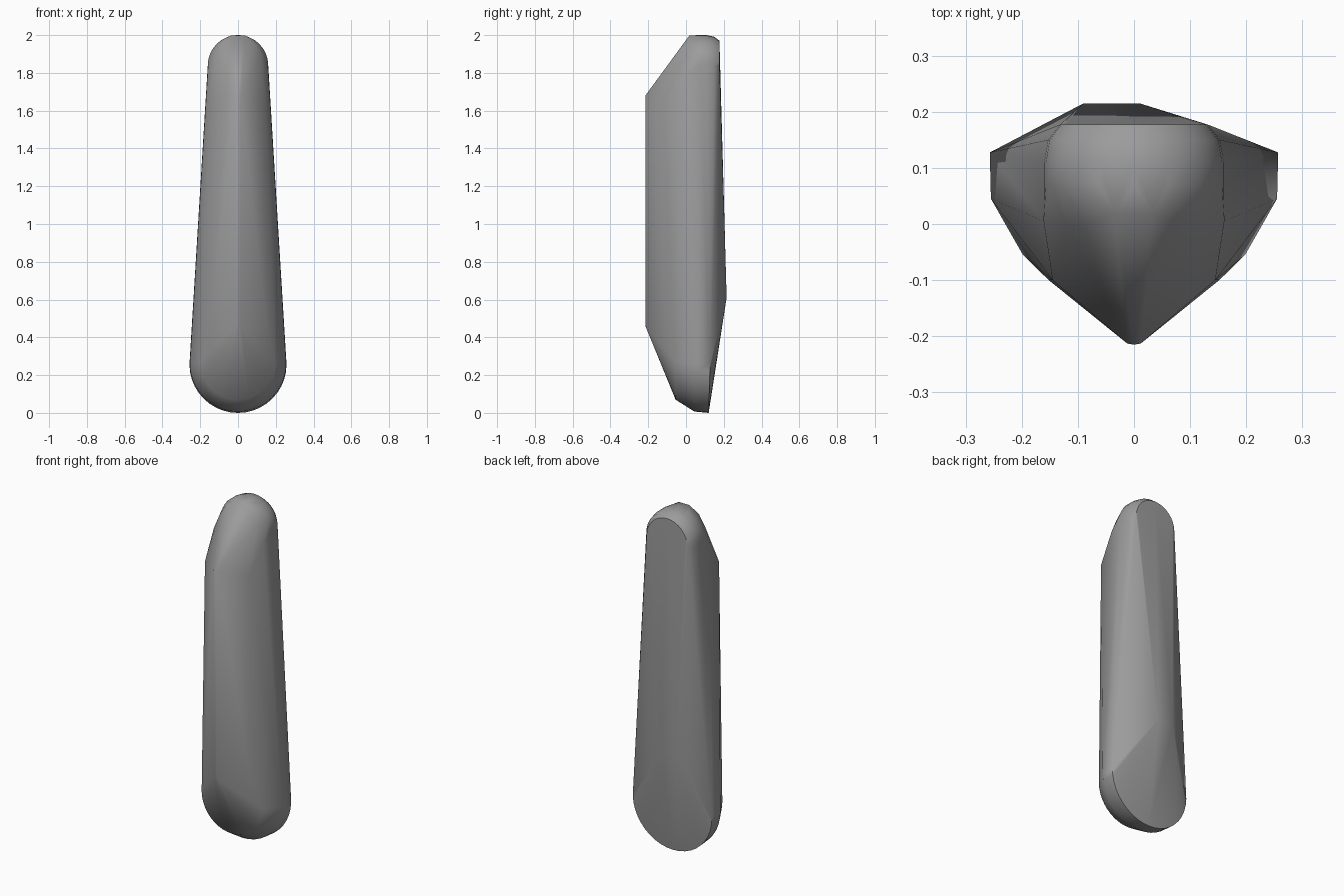
import bpy
import bmesh
import math

cube = bpy.data.objects.get("Cube")
if cube:
    bpy.data.objects.remove(cube, do_unlink=True)

mat = bpy.data.materials.new("stone_grey")
mat.use_nodes = True
GREY = (0.33, 0.33, 0.33, 1)
mat.diffuse_color = GREY
mat.node_tree.nodes["Principled BSDF"].inputs["Base Color"].default_value = GREY

points = []


def arc(radius, centre_z, y, start, end, steps, lean=0.0):
    """Arc in the upright plane; lean moves it back as it rises."""
    for i in range(steps + 1):
        a = math.radians(start + (end - start) * i / steps)
        z = centre_z + radius * math.sin(a)
        points.append((radius * math.cos(a), y + lean * z, z))


def pair(x, y, z):
    points.extend([(x, y, z), (-x, y, z)])


# Round heel: front bevel, widest band and back rim
arc(0.198, 0.268, -0.055, 180, 360, 20)
arc(0.255, 0.262, 0.045, 180, 360, 20)
arc(0.257, 0.257, 0.12, 180, 360, 20, 0.029)

# Round tip: front edge, full band and softened back rim
arc(0.160, 1.84, 0.07, 0, 180, 16)
arc(0.160, 1.84, 0.11, 0, 180, 16)
arc(0.153, 1.838, 0.15, 0, 180, 16)
arc(0.132, 1.838, 0.177, 0, 180, 16)
pair(0.035, 0.018, 1.998)
pair(0.085, 0.0, 1.95)
pair(0.12, -0.003, 1.89)
pair(0.161, 0.005, 1.80)

# Front keel and its shoulders
for z in (0.46, 1.68):
    pair(0.012, -0.213, z)
    points.append((0, -0.215, z))
pair(0.152, -0.10, 0.46)
pair(0.145, -0.10, 1.65)

# Low peak on the back
points.extend([(-0.09, 0.215, 0.61), (0.01, 0.215, 0.61)])

# Wrap the sections in one convex skin
bm = bmesh.new()
for p in points:
    bm.verts.new(p)
hull = bmesh.ops.convex_hull(bm, input=bm.verts[:])
loose = {g for g in hull["geom_interior"] + hull["geom_unused"]
         if isinstance(g, bmesh.types.BMVert)}
bmesh.ops.delete(bm, geom=list(loose), context="VERTS")
bmesh.ops.dissolve_limit(bm, angle_limit=math.radians(0.5),
                         verts=bm.verts[:], edges=bm.edges[:])
bmesh.ops.recalc_face_normals(bm, faces=bm.faces[:])

mesh = bpy.data.meshes.new("tapered_stone")
bm.to_mesh(mesh)
bm.free()
mesh.materials.append(mat)
stone = bpy.data.objects.new("tapered_stone", mesh)
bpy.context.collection.objects.link(stone)

bpy.ops.object.select_all(action="DESELECT")
stone.select_set(True)
bpy.context.view_layer.objects.active = stone
bpy.ops.object.shade_smooth_by_angle(angle=math.radians(40))
